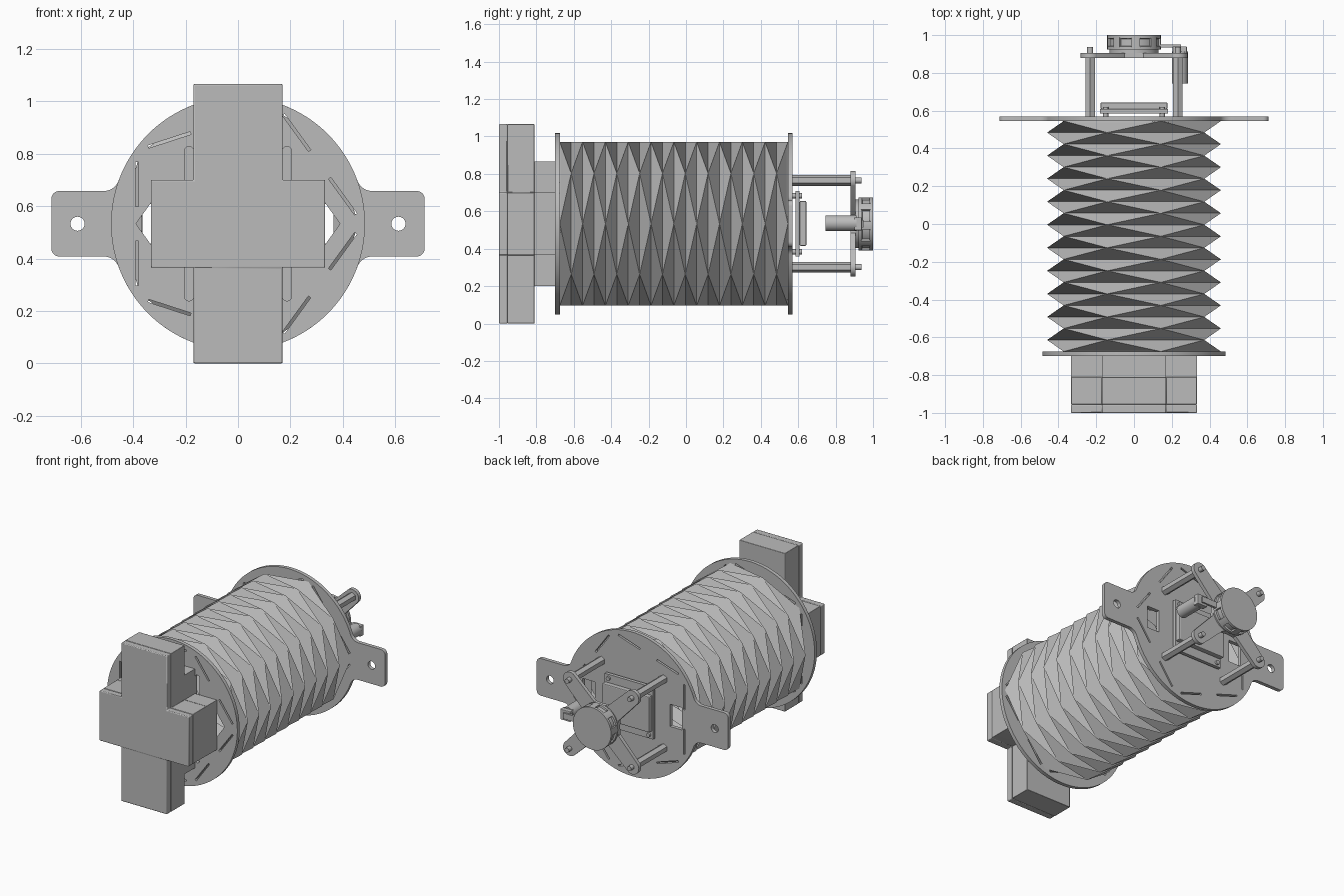
import bpy, bmesh
from math import sin, cos, pi, radians, sqrt, atan2, degrees
from mathutils import Vector, Matrix

default = bpy.data.objects.get("Cube")
if default:
    bpy.data.objects.remove(default)

CZ = 0.533      # height of the main axis
R = 0.485       # end plate radius

grey = bpy.data.materials.new("plain grey")
grey.use_nodes = True
grey.diffuse_color = (0.5, 0.5, 0.5, 1)
grey.node_tree.nodes["Principled BSDF"].inputs["Base Color"].default_value = (0.5, 0.5, 0.5, 1)


def finish(name, bm, smooth=True, bevel=0):
    """Turn a bmesh into a named object with the shared material."""
    mesh = bpy.data.meshes.new(name)
    bm.to_mesh(mesh)
    bm.free()
    obj = bpy.data.objects.new(name, mesh)
    bpy.context.collection.objects.link(obj)
    mesh.materials.append(grey)
    if smooth:
        bpy.ops.object.select_all(action='DESELECT')
        obj.select_set(True)
        bpy.context.view_layer.objects.active = obj
        bpy.ops.object.shade_smooth_by_angle(angle=radians(30))
    if bevel:
        mod = obj.modifiers.new("bevel", 'BEVEL')
        mod.width, mod.segments = bevel, 2
    return obj


def box(name, x0, x1, y0, y1, z0, z1, bevel=0):
    bm = bmesh.new()
    bmesh.ops.create_cube(bm, size=1)
    for v in bm.verts:
        v.co = ((x0 + x1) / 2 + v.co.x * (x1 - x0),
                (y0 + y1) / 2 + v.co.y * (y1 - y0),
                CZ + (z0 + z1) / 2 + v.co.z * (z1 - z0))
    return finish(name, bm, False, bevel)


def rod(name, x, z, r, y0, y1, sides=32, bevel=0):
    """Cylinder along y, placed relative to the main axis."""
    bm = bmesh.new()
    place = Matrix.Translation((x, (y0 + y1) / 2, CZ + z)) @ Matrix.Rotation(pi / 2, 4, 'X')
    bmesh.ops.create_cone(bm, cap_ends=True, segments=sides, radius1=r, radius2=r,
                          depth=y1 - y0, matrix=place)
    return finish(name, bm, True, bevel)


def sheet(name, outlines, y0, y1, bevel=0):
    """Extrude an outline with holes, drawn in the x-z plane, along y."""
    curve = bpy.data.curves.new(name, 'CURVE')
    curve.dimensions, curve.fill_mode = '2D', 'BOTH'
    curve.extrude = (y1 - y0) / 2
    for pts in outlines:
        s = curve.splines.new('POLY')
        s.points.add(len(pts) - 1)
        for p, (x, z) in zip(s.points, pts):
            p.co = (x, z, 0, 1)
        s.use_cyclic_u = True
    temp = bpy.data.objects.new(name + " curve", curve)
    bpy.context.collection.objects.link(temp)
    bpy.context.view_layer.update()
    bm = bmesh.new()
    bm.from_mesh(temp.to_mesh())
    temp.to_mesh_clear()
    bpy.data.objects.remove(temp)
    bmesh.ops.remove_doubles(bm, verts=bm.verts, dist=0.0002)
    bmesh.ops.transform(bm, verts=bm.verts, matrix=Matrix.Translation(
        (0, (y0 + y1) / 2, CZ)) @ Matrix.Rotation(pi / 2, 4, 'X'))
    bmesh.ops.dissolve_limit(bm, angle_limit=0.01, verts=bm.verts, edges=bm.edges)
    bmesh.ops.recalc_face_normals(bm, faces=bm.faces)
    return finish(name, bm, True, bevel)


def arc(cx, cz, r, a0, a1, n):
    angles = [radians(a0 + (a1 - a0) * i / n) for i in range(n + 1)]
    return [(cx + r * cos(a), cz + r * sin(a)) for a in angles]


def four_way(quad):
    """Mirror one quadrant of an outline into a closed loop."""
    half = quad + [(-x, z) for x, z in reversed(quad)]
    loop = half + [(x, -z) for x, z in reversed(half)]
    return [p for i, p in enumerate(loop) if (Vector(p) - Vector(loop[i - 1])).length > 1e-5]


def rect(x0, x1, z0, z1):
    return [(x0, z0), (x1, z0), (x1, z1), (x0, z1)]


def capsule(x, z0, z1, r):
    return arc(x, z1 - r, r, 0, 180, 8) + arc(x, z0 + r, r, 180, 360, 8)


# Ten narrow slots lying along the sides of a pentagon
slots = []
for k in range(5):
    a = radians(36 + 72 * k)
    n, t = Vector((cos(a), sin(a))), Vector((-sin(a), cos(a)))
    for side in (-1, 1):
        slots.append([tuple(n * d + t * side * s) for d, s in
                      ((0.38, 0.065), (0.391, 0.065), (0.391, 0.235), (0.38, 0.235))])

# Front plate with pointed side openings and rounded slots
openings = []
for s in (-1, 1):
    openings.append([(s * x, z) for x, z in
                     ((0.39, 0), (0.30, 0.125), (0.22, 0.125), (0.22, -0.125), (0.30, -0.125))])
    for z in (-0.215, 0.215):
        openings.append(capsule(s * 0.187, z - 0.08, z + 0.08, 0.018))
sheet("front_plate", [arc(0, 0, R, 0, 357, 119)] + slots + openings, -0.70, -0.675)

# Back plate with filleted mounting tabs
f, tab = 0.06, 0.125
fx = sqrt((R + f) ** 2 - (tab + f) ** 2)
th = degrees(atan2(tab + f, fx))
quad = (arc(0.683, tab - 0.03, 0.03, 0, 90, 6) + arc(fx, tab + f, f, 270, 180 + th, 8)
        + arc(0, 0, R, th, 90, 24)[1:])
holes = [arc(s * 0.613, 0, 0.027, 0, 345, 23) for s in (-1, 1)]
windows = [rect(0.28, 0.37, -0.075, 0.075), rect(-0.37, -0.28, -0.075, 0.075)]
sheet("back_plate", [four_way(quad)] + slots + holes + windows, 0.545, 0.57)

# Folded bellows: pentagon rings, each turned half a side from the last
ROWS, y_start, y_end = 20, -0.675, 0.545
bm = bmesh.new()
rings = []
for j in range(ROWS + 1):
    y = y_start + (y_end - y_start) * j / ROWS
    angles = [radians(72 * k + 36 * (j % 2)) for k in range(5)]
    rings.append([bm.verts.new((0.46 * cos(a), y, CZ + 0.46 * sin(a))) for a in angles])
for j in range(ROWS):
    even, odd = (rings[j], rings[j + 1]) if j % 2 == 0 else (rings[j + 1], rings[j])
    for k in range(5):
        m = (k + 1) % 5
        bm.faces.new((even[k], even[m], odd[k]))
        bm.faces.new((odd[k], even[m], odd[m]))
bmesh.ops.recalc_face_normals(bm, faces=bm.faces)
bellows = finish("bellows", bm, False)
wall = bellows.modifiers.new("wall", 'SOLIDIFY')
wall.thickness, wall.offset = 0.01, -1


# Cross-shaped front housing in three layers
def cross(w, hx, hz):
    return four_way([(hx, 0.167), (w, 0.167), (w, hz)])


sheet("housing_cap", [cross(0.17, 0.333, 0.533)], -1.0, -0.955, 0.005)
sheet("housing_middle", [cross(0.17, 0.333, 0.533)], -0.955, -0.81, 0.003)
sheet("housing_base", [cross(0.17, 0.333, 0.333)], -0.81, -0.70)

# Circuit board on the back plate
box("circuit_board", -0.18, 0.18, 0.585, 0.608, -0.175, 0.175)
box("board_cover", -0.177, 0.177, 0.608, 0.643, -0.118, 0.122, 0.006)
for x in (-0.15, 0.15):
    for z in (-0.15, 0.15):
        rod("board_post", x, z, 0.014, 0.565, 0.62, 16)

# Four standoffs carrying an X-shaped bracket
P = 0.232
for x in (-P, P):
    for z in (-P, P):
        rod("standoff", x, z, 0.029, 0.57, 0.88, 6)
        rod("standoff_stud", x, z, 0.016, 0.88, 0.937, 16)
arm = [(0.125, 0), (0.13, 0.05)] + arc(P, P, 0.05, -35, 125, 14) + [(0.05, 0.13), (0, 0.125)]
sheet("x_bracket", [four_way(arm)], 0.88, 0.905)

# Round sensor with recessed pockets around its rim
rod("sensor_base", 0, 0, 0.13, 0.905, 0.925, 48)
bm = bmesh.new()
bmesh.ops.create_cone(bm, cap_ends=True, segments=48, radius1=0.142, radius2=0.142, depth=0.077,
                      matrix=Matrix.Translation((0, 0.9615, CZ)) @ Matrix.Rotation(pi / 2, 4, 'X'))
bm.normal_update()
sides = sorted((fc for fc in bm.faces if len(fc.verts) == 4),
               key=lambda fc: atan2(fc.normal.z, fc.normal.x))
for g in range(8):
    bmesh.ops.inset_region(bm, faces=sides[g * 6:g * 6 + 5], thickness=0.018)
    bmesh.ops.inset_region(bm, faces=sides[g * 6:g * 6 + 5], thickness=0.002, depth=-0.012)
finish("sensor_head", bm)

# Small side motor with its mount
rod("motor", 0.243, 0.003, 0.042, 0.745, 0.912)
box("motor_mount", 0.205, 0.28, 0.90, 0.94, -0.035, 0.035, 0.004)
box("motor_link", 0.13, 0.25, 0.935, 0.95, -0.02, 0.02)
